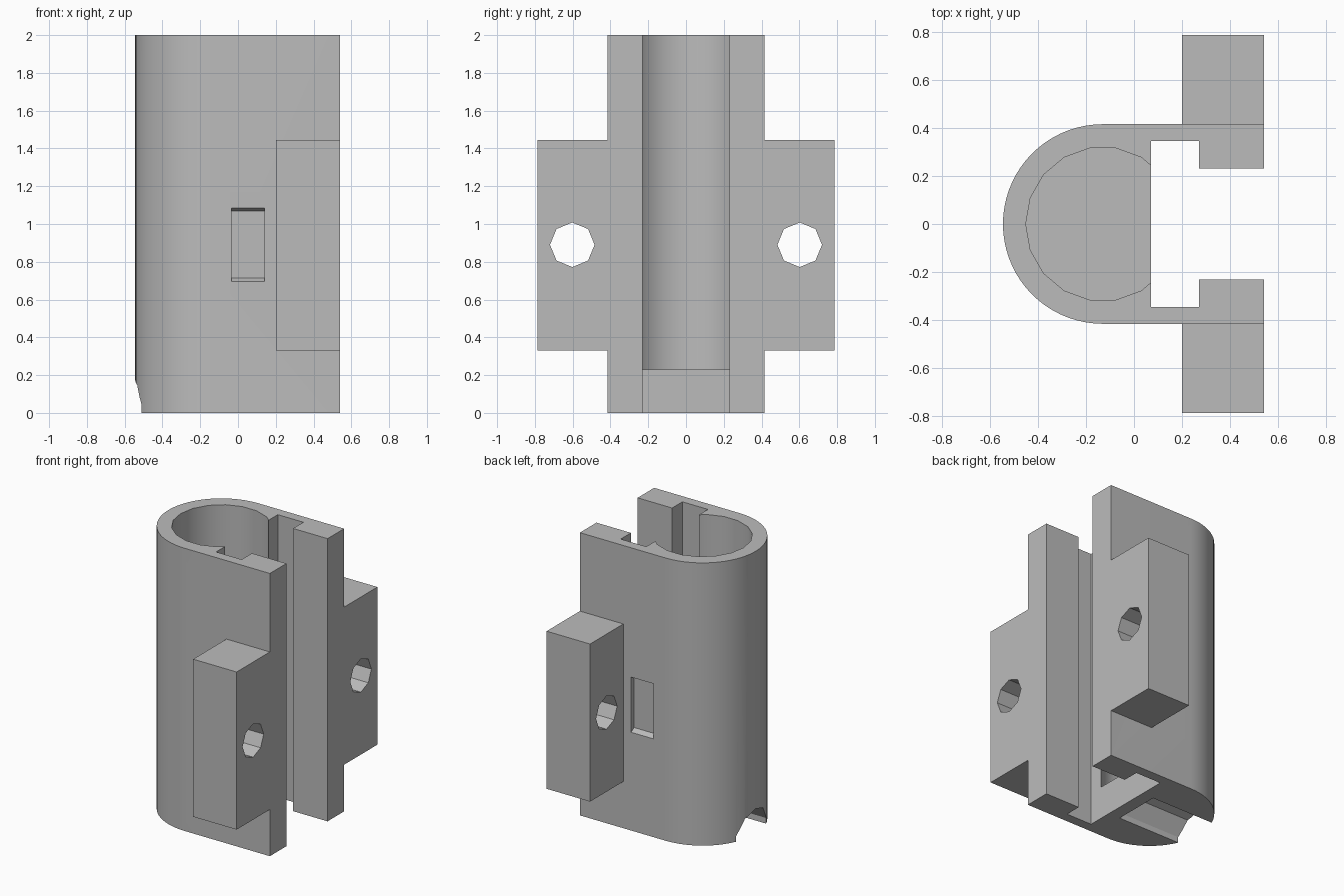
import bpy, bmesh
from math import sin, cos, pi
from mathutils import Vector

default = bpy.data.objects.get("Cube")
if default:
    bpy.data.objects.remove(default, do_unlink=True)

GREY = (0.5, 0.5, 0.5, 1)
mat = bpy.data.materials.new("plain grey")
mat.use_nodes = True
mat.diffuse_color = GREY
mat.node_tree.nodes["Principled BSDF"].inputs["Base Color"].default_value = GREY


def prism(name, profile, axis, start, end):
    """Extrude a 2D profile along x (profile is y, z) or z (profile is x, y)."""
    bm = bmesh.new()
    place = (lambda a, b: (start, a, b)) if axis == "x" else (lambda a, b: (a, b, start))
    face = bm.faces.new([bm.verts.new(place(a, b)) for a, b in profile])
    top = bmesh.ops.extrude_face_region(bm, geom=[face])["geom"]
    step = Vector((1, 0, 0) if axis == "x" else (0, 0, 1)) * (end - start)
    bmesh.ops.translate(bm, vec=step, verts=[v for v in top if isinstance(v, bmesh.types.BMVert)])
    bmesh.ops.recalc_face_normals(bm, faces=bm.faces)
    mesh = bpy.data.meshes.new(name)
    bm.to_mesh(mesh)
    bm.free()
    mesh.materials.append(mat)
    obj = bpy.data.objects.new(name, mesh)
    bpy.context.collection.objects.link(obj)
    return obj


def ring(cx, cy, radius, sides):
    return [(cx + radius * cos(2 * pi * i / sides), cy + radius * sin(2 * pi * i / sides))
            for i in range(sides)]


def cut(obj, cutter):
    bpy.context.view_layer.objects.active = obj
    mod = obj.modifiers.new("cut", "BOOLEAN")
    mod.operation = "DIFFERENCE"
    mod.solver = "EXACT"
    mod.object = cutter
    bpy.ops.object.modifier_apply(modifier=mod.name)
    bpy.data.objects.remove(cutter, do_unlink=True)


def finish(obj):
    bpy.ops.object.select_all(action="DESELECT")
    obj.select_set(True)
    bpy.context.view_layer.objects.active = obj
    bpy.ops.object.shade_smooth_by_angle(angle=pi / 6)


# Rounded body with a stepped slot open towards +x
CENTRE, RADIUS, ARC = -0.13, 0.415, 36
arc = [(CENTRE - RADIUS * sin(pi * i / ARC), RADIUS * cos(pi * i / ARC)) for i in range(ARC + 1)]
lip = [(0.54, -RADIUS), (0.54, -0.23), (0.27, -0.23), (0.27, -0.345), (0.07, -0.345)]
body = prism("body", arc + lip + [(x, -y) for x, y in reversed(lip)], "z", 0, 2)

# Blind round bore from the top
cut(body, prism("bore_cutter", ring(CENTRE, 0, 0.32, 18), "z", 0.23, 2.1))

# Arched groove under the floor, leaving through the round side
half = [(0.167, -0.1), (0.167, 0.04), (0.1, 0.145)]
arch = half + [(0, 0.18)] + [(-y, z) for y, z in reversed(half)]
cut(body, prism("groove_cutter", arch, "x", -0.7, -0.02))

for side, label in ((1, "back"), (-1, "front")):
    # Shallow recess with sloping top and bottom
    recess = [(side * 0.38, 0.715), (side * 0.38, 1.07), (side * 0.45, 1.10), (side * 0.45, 0.675)]
    cut(body, prism("recess_cutter", recess, "x", -0.035, 0.14))

    # Mounting ear with a bolt hole
    ear_profile = [(side * y, z) for y, z in ((RADIUS, 0.33), (0.787, 0.33), (0.787, 1.445), (RADIUS, 1.445))]
    ear = prism(label + "_mounting_ear", ear_profile, "x", 0.2, 0.54)
    cut(ear, prism("bolt_cutter", ring(side * 0.602, 0.89, 0.118, 8), "x", 0.1, 0.64))
    finish(ear)

finish(body)
